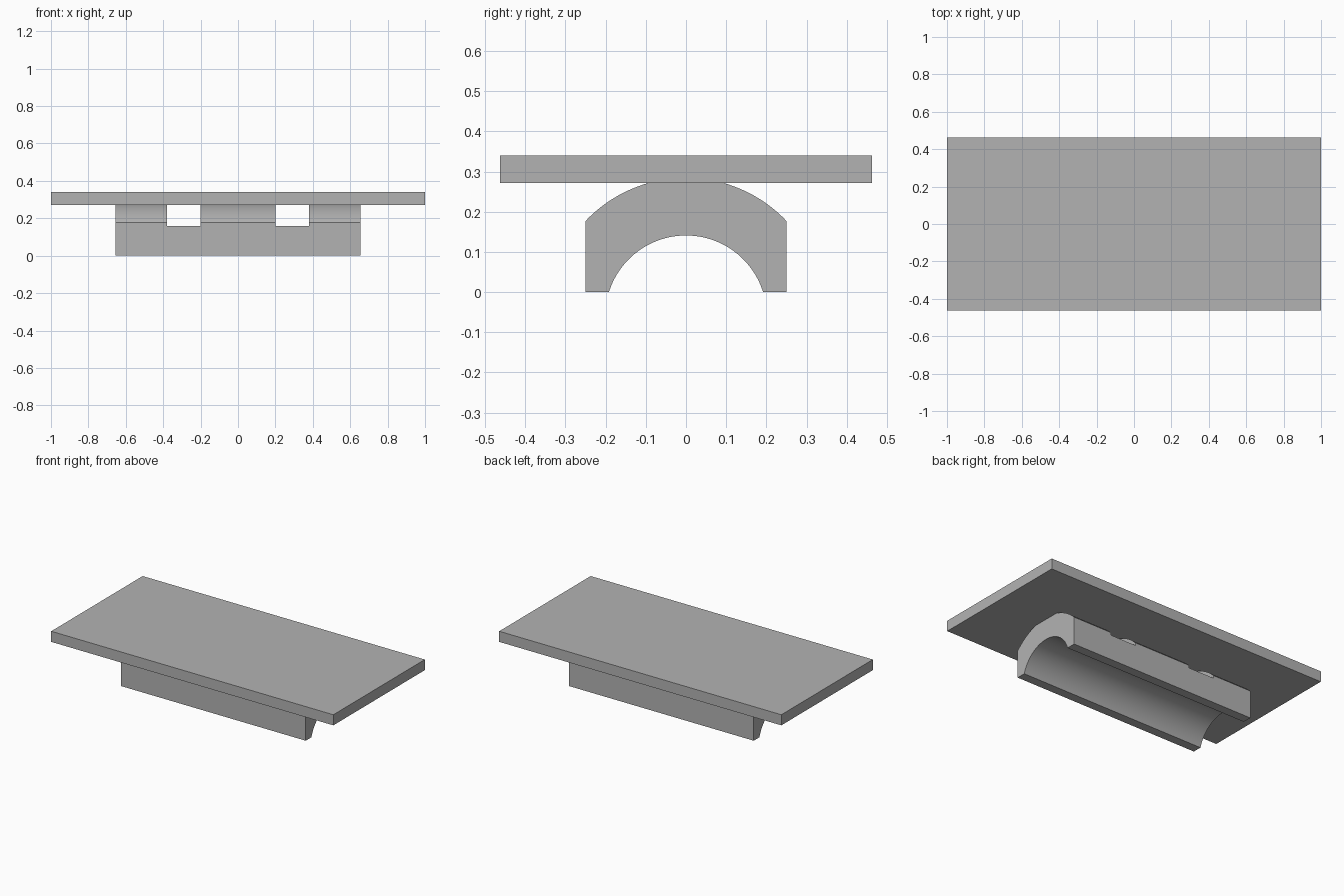
import bpy
import bmesh
from math import sqrt, asin, sin, cos

if "Cube" in bpy.data.objects:
    bpy.data.objects.remove(bpy.data.objects["Cube"])

grey = bpy.data.materials.new("plain grey")
grey.use_nodes = True
grey.diffuse_color = (0.45, 0.45, 0.45, 1)
grey.node_tree.nodes["Principled BSDF"].inputs["Base Color"].default_value = grey.diffuse_color

PLATE_BOTTOM, PLATE_TOP = 0.272, 0.34
HALF_LENGTH, HALF_WIDTH = 0.655, 0.25
AXIS_Z, BORE, OUTER = -0.06, 0.201, 0.3445   # concentric arcs of the cradle


def finish(name, bm):
    bmesh.ops.recalc_face_normals(bm, faces=bm.faces[:])
    mesh = bpy.data.meshes.new(name)
    bm.to_mesh(mesh)
    bm.free()
    mesh.materials.append(grey)
    obj = bpy.data.objects.new(name, mesh)
    bpy.context.collection.objects.link(obj)
    return obj


def box(name, low, high):
    bm = bmesh.new()
    bmesh.ops.create_cube(bm, size=1)
    for v in bm.verts:
        v.co = [h if c > 0 else l for c, l, h in zip(v.co, low, high)]
    return finish(name, bm)


def arc(radius, start, end, steps):
    """Points (y, z) about the cradle axis; angles measured from straight up."""
    angles = [start + (end - start) * i / steps for i in range(steps + 1)]
    return [(radius * sin(a), AXIS_Z + radius * cos(a)) for a in angles]


# Flat top plate
box("top_plate", (-1, -0.463, PLATE_BOTTOM), (1, 0.463, PLATE_TOP))

# Arched cradle: half-pipe bore, flat sides, rounded shoulders, flat top
bore_angle = asin(sqrt(BORE ** 2 - AXIS_Z ** 2) / BORE)
side_angle = asin(HALF_WIDTH / OUTER)
top_angle = asin(sqrt(OUTER ** 2 - (PLATE_BOTTOM - AXIS_Z) ** 2) / OUTER)
profile = arc(BORE, -bore_angle, bore_angle, 40)
profile += [(HALF_WIDTH, 0)] + arc(OUTER, side_angle, top_angle, 14)
profile += arc(OUTER, -top_angle, -side_angle, 14) + [(-HALF_WIDTH, 0)]

bm = bmesh.new()
face = bm.faces.new([bm.verts.new((-HALF_LENGTH, y, z)) for y, z in profile])
ext = bmesh.ops.extrude_face_region(bm, geom=[face])
bmesh.ops.translate(bm, vec=(2 * HALF_LENGTH, 0, 0),
                    verts=[e for e in ext["geom"] if isinstance(e, bmesh.types.BMVert)])
cradle = finish("cradle", bm)

# Two strap slots cut across the top of the cradle
bpy.context.view_layer.objects.active = cradle
for x in (-0.29, 0.29):
    cutter = box("slot_cutter", (x - 0.09, -0.4, 0.16), (x + 0.09, 0.4, 0.4))
    cutter.hide_render = True
    mod = cradle.modifiers.new("strap slot", "BOOLEAN")
    mod.object = cutter
    mod.solver = "EXACT"
    bpy.ops.object.modifier_apply(modifier=mod.name)
    bpy.data.objects.remove(cutter)

# Smooth the arcs, keep the corners sharp
bpy.ops.object.select_all(action="DESELECT")
cradle.select_set(True)
bpy.ops.object.shade_smooth_by_angle(angle=0.35)
